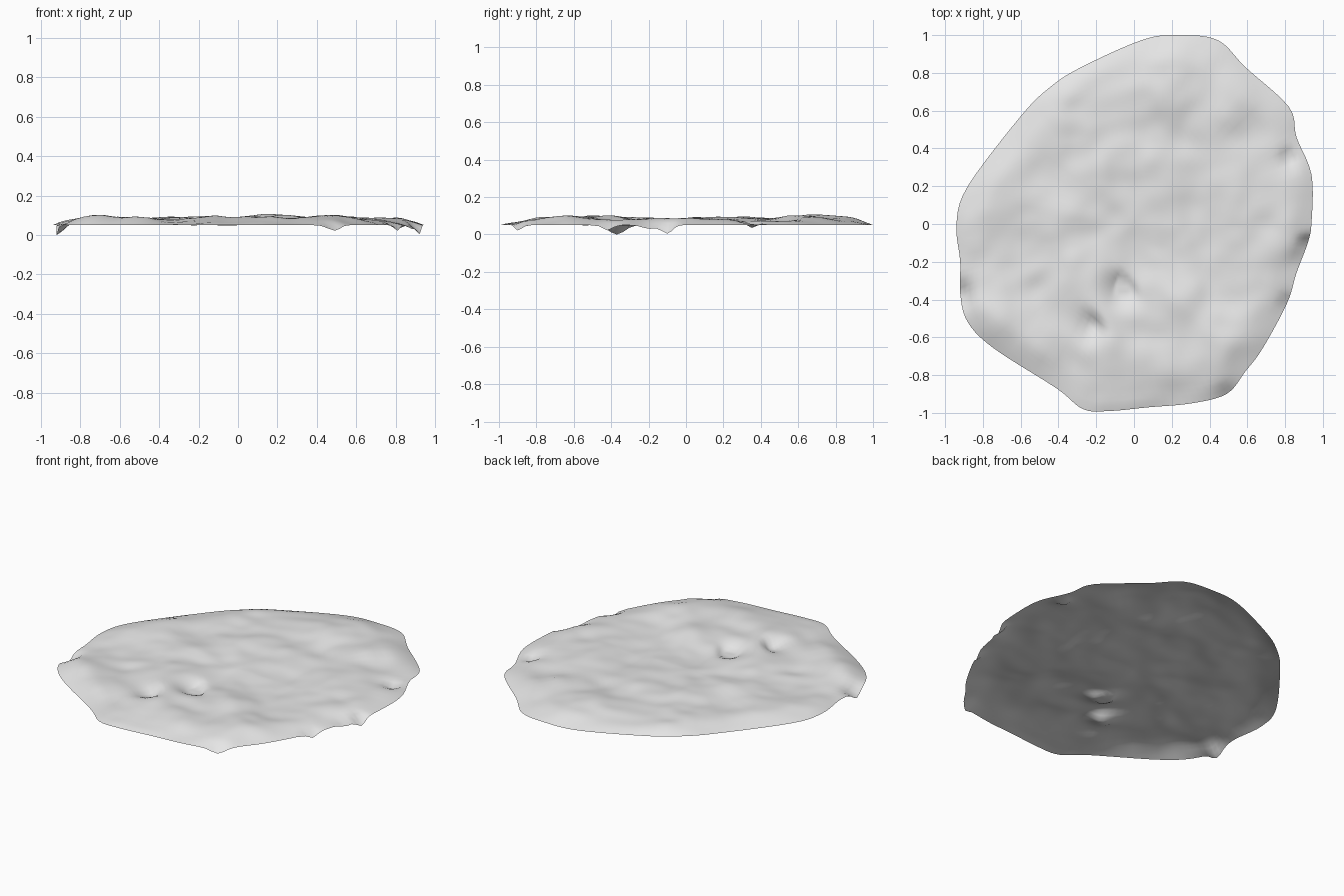
import bpy
import bmesh
from math import exp
from mathutils import Vector, noise

cube = bpy.data.objects.get("Cube")
if cube:
    bpy.data.objects.remove(cube, do_unlink=True)

# Irregular rim, anticlockwise from the back
OUTLINE = [(.27, 1), (.06, .98), (-.28, .83), (-.45, .72), (-.6, .57), (-.88, .2),
           (-.94, 0), (-.92, -.2), (-.92, -.37), (-.88, -.52), (-.74, -.66),
           (-.41, -.87), (-.27, -.98), (-.13, -.99), (.08, -.97), (.3, -.95),
           (.49, -.9), (.59, -.78), (.68, -.66), (.81, -.42), (.86, -.26),
           (.92, -.1), (.94, .01), (.94, .26), (.86, .46), (.82, .62),
           (.59, .83), (.45, .97)]
# Swells on the face: x, y, height, radius
SWELLS = [(.15, .7, .02, .16), (.5, .6, .016, .15), (.12, -.45, .02, .15),
          (-.68, -.5, .018, .14), (.5, -.6, .018, .15), (-.25, .5, .01, .2),
          (-.2, -.65, .014, .14), (.75, .1, .012, .15), (-.6, .2, .01, .15)]
# Drooping points at the rim: x, y, drop, radius
DROOPS = [(.92, -.1, .045, .04), (.88, -.19, .02, .06), (-.92, -.37, .05, .06),
          (.49, -.9, .028, .05), (.81, -.42, .028, .04), (.82, .35, .035, .04)]
# Pockets with one steep wall: x, y, drop
POCKETS = [(-.05, -.33, .05), (-.21, -.53, .045)]
STEPS, RINGS = 5, 36


def spline(p0, p1, p2, p3, t):
    """Point on a smooth curve between p1 and p2."""
    a, b = (p2 - p0) / 2, (p3 - p1) / 2
    return ((2 * t**3 - 3 * t**2 + 1) * p1 + (t**3 - 2 * t**2 + t) * a
            + (3 * t**2 - 2 * t**3) * p2 + (t**3 - t**2) * b)


def bell(x, y, cx, cy, r):
    return exp(-((x - cx) ** 2 + (y - cy) ** 2) / (r * r))


def height(x, y, f):
    """Height of the sheet; f runs from 0 at the middle to 1 at the rim."""
    z = .078 + .022 * noise.noise(Vector((x * 4, y * 4, .3)))
    z += .008 * noise.noise(Vector((x * 9, y * 9, .7)))
    z += sum(h * bell(x, y, cx, cy, r) for cx, cy, h, r in SWELLS)
    for cx, cy, d in POCKETS:
        along = (x - cx + y - cy) * .7
        across = (x - cx - y + cy) * .7
        reach = .035 if along > 0 else .09
        z -= d * exp(-(along / reach) ** 2 - (across / .07) ** 2)
    z = max(z, .048)
    s = min(1, max(0, (1 - f) / .16))
    s = s * (2 - s)
    z = .05 + (z - .05) * s
    z -= sum(d * bell(x, y, cx, cy, r) for cx, cy, d, r in DROOPS)
    return max(0, z)


# Smooth closed rim
pts = [Vector(p) for p in OUTLINE]
n = len(pts)
rim = [spline(pts[i - 1], pts[i], pts[(i + 1) % n], pts[(i + 2) % n], k / STEPS)
       for i in range(n) for k in range(STEPS)]

# Open sheet made from rings around the middle
bm = bmesh.new()
middle = bm.verts.new((0, 0, height(0, 0, 0)))
rings = []
for j in range(1, RINGS + 1):
    f = j / RINGS
    rings.append([bm.verts.new((p.x * f, p.y * f, height(p.x * f, p.y * f, f)))
                  for p in rim])
m = len(rim)
for i in range(m):
    k = (i + 1) % m
    bm.faces.new((middle, rings[0][i], rings[0][k]))
    for inner, outer in zip(rings, rings[1:]):
        bm.faces.new((inner[i], outer[i], outer[k], inner[k]))
for face in bm.faces:
    face.smooth = True
mesh = bpy.data.meshes.new("bumpy_sheet")
bm.to_mesh(mesh)
bm.free()

# Plain light grey
grey = bpy.data.materials.new("light_grey")
grey.use_nodes = True
colour = (.8, .8, .8, 1)
grey.diffuse_color = colour
grey.node_tree.nodes["Principled BSDF"].inputs["Base Color"].default_value = colour
mesh.materials.append(grey)
sheet = bpy.data.objects.new("bumpy_sheet", mesh)
bpy.context.collection.objects.link(sheet)
